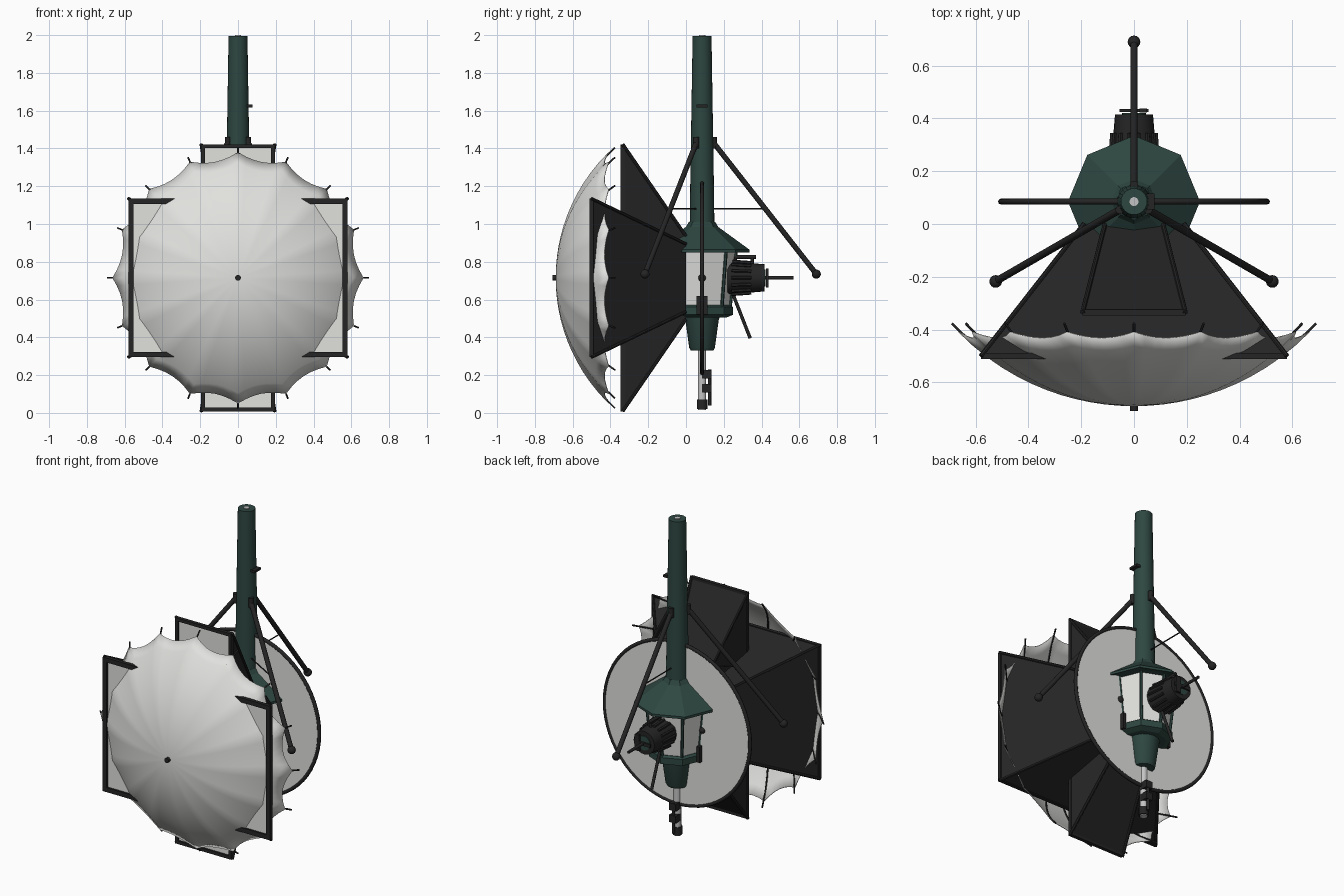
import bpy, bmesh, math
from math import sin, cos, pi, radians
from mathutils import Vector

cube = bpy.data.objects.get("Cube")
if cube:
    bpy.data.objects.remove(cube, do_unlink=True)


def material(name, rgb, rough=0.6):
    m = bpy.data.materials.new(name)
    m.use_nodes = True
    m.diffuse_color = (*rgb, 1)
    b = m.node_tree.nodes["Principled BSDF"]
    b.inputs["Base Color"].default_value = (*rgb, 1)
    b.inputs["Roughness"].default_value = rough
    return m


GREEN = material("dark_green_paint", (0.027, 0.062, 0.052))
BLACK = material("black", (0.018, 0.018, 0.018))
WHITE = material("white_fabric", (0.75, 0.75, 0.73))
STEEL = material("light_metal", (0.55, 0.55, 0.55))

CY = 0.085   # depth of the pole axis
CZ = 0.715   # height of the optical axis


def make(name, bm, mats, angle=None):
    bmesh.ops.recalc_face_normals(bm, faces=bm.faces)
    me = bpy.data.meshes.new(name)
    bm.to_mesh(me)
    bm.free()
    ob = bpy.data.objects.new(name, me)
    bpy.context.collection.objects.link(ob)
    for m in (mats if isinstance(mats, list) else [mats]):
        me.materials.append(m)
    if angle:
        bpy.ops.object.select_all(action="DESELECT")
        ob.select_set(True)
        bpy.context.view_layer.objects.active = ob
        bpy.ops.object.shade_smooth_by_angle(angle=radians(angle))
    return ob


def rod(name, a, b, r, mat, r2=None, sides=14):
    """Cylinder or cone between two points."""
    a, b = Vector(a), Vector(b)
    bm = bmesh.new()
    bmesh.ops.create_cone(bm, cap_ends=True, segments=sides, radius1=r,
                          radius2=r if r2 is None else r2, depth=(b - a).length)
    bmesh.ops.rotate(bm, verts=bm.verts,
                     matrix=Vector((0, 0, 1)).rotation_difference(b - a).to_matrix())
    bmesh.ops.translate(bm, verts=bm.verts, vec=(a + b) / 2)
    return make(name, bm, mat, 40)


def box(name, centre, size, mat):
    bm = bmesh.new()
    bmesh.ops.create_cube(bm, size=1)
    bmesh.ops.scale(bm, verts=bm.verts, vec=size)
    bmesh.ops.translate(bm, verts=bm.verts, vec=centre)
    return make(name, bm, mat)


def ball(name, centre, r, mat):
    bm = bmesh.new()
    bmesh.ops.create_uvsphere(bm, u_segments=16, v_segments=10, radius=r)
    bmesh.ops.translate(bm, verts=bm.verts, vec=centre)
    return make(name, bm, mat, 60)


def turned(name, profile, sides, mat, angle=None):
    """Closed solid turned round the pole axis, profile of (radius, height)."""
    bm = bmesh.new()
    rings = [[bm.verts.new((r * cos(2 * pi * i / sides), CY + r * sin(2 * pi * i / sides), z))
              for i in range(sides)] for r, z in profile]
    for lo, hi in zip(rings, rings[1:]):
        for i in range(sides):
            j = (i + 1) % sides
            bm.faces.new((lo[i], lo[j], hi[j], hi[i]))
    bm.faces.new(rings[0])
    bm.faces.new(rings[-1])
    return make(name, bm, mat, angle)


# Umbrella: sixteen gores stretched between curved ribs
RIBS, STEPS, ROWS, RIM, DEEP = 16, 6, 12, 0.665, 0.28
SPHERE = (RIM ** 2 + DEEP ** 2) / (2 * DEEP)


def dome_y(r):
    return -0.69 + SPHERE - math.sqrt(SPHERE ** 2 - r * r)


bm = bmesh.new()
cols = RIBS * STEPS
apex = bm.verts.new((0, -0.69, CZ))
prev = None
for row in range(1, ROWS + 1):
    ring = []
    for c in range(cols):
        u = (c % STEPS) / STEPS
        dip = 4 * u * (1 - u)
        r = RIM * row / ROWS * (1 - 0.035 * dip * row / ROWS)
        a = 2 * pi * c / cols
        flat = r * (1 - 0.025 * dip)
        ring.append(bm.verts.new((flat * cos(a), dome_y(r), CZ + flat * sin(a))))
    for c in range(cols):
        d = (c + 1) % cols
        bm.faces.new((apex, ring[c], ring[d]) if prev is None
                     else (prev[c], ring[c], ring[d], prev[d]))
    prev = ring
canopy = make("umbrella_canopy", bm, WHITE, 40)
sol = canopy.modifiers.new("cloth", "SOLIDIFY")
sol.thickness = 0.004

# Umbrella ribs, tips and shaft
cu = bpy.data.curves.new("umbrella_ribs", "CURVE")
cu.dimensions = "3D"
cu.bevel_depth, cu.bevel_resolution = 0.005, 1
cu.use_fill_caps = True
for k in range(RIBS):
    a = 2 * pi * k / RIBS
    sp = cu.splines.new("POLY")
    sp.points.add(9)
    for i, p in enumerate(sp.points):
        r = 0.69 * i / 9
        p.co = (r * cos(a), dome_y(r) + 0.007, CZ + r * sin(a), 1)
cu.materials.append(BLACK)
bpy.context.collection.objects.link(bpy.data.objects.new("umbrella_ribs", cu))
rod("umbrella_ferrule", (0, -0.708, CZ), (0, -0.675, CZ), 0.015, BLACK)
rod("umbrella_shaft", (0, -0.69, CZ), (0, 0, CZ), 0.01, BLACK)


# Two crossed light boxes: flared walls, edge rods, front frame and diffuser
def light_box(name, back, front, front_y, bar):
    def corners(half, y):
        return [(sx * half[0], y, CZ + sz * half[1])
                for sx, sz in ((-1, -1), (1, -1), (1, 1), (-1, 1))]
    near, far = corners(back, 0), corners(front, front_y)
    bm = bmesh.new()
    b = [bm.verts.new(p) for p in near]
    f = [bm.verts.new(p) for p in far]
    for i in range(4):
        j = (i + 1) % 4
        bm.faces.new((b[i], b[j], f[j], f[i]))
    shell = make(name + "_walls", bm, BLACK)
    shell.modifiers.new("board", "SOLIDIFY").thickness = 0.006
    for i in range(4):
        rod(name + "_edge", near[i], far[i], 0.009, BLACK, sides=8)
    for s in (-1, 1):
        box(name + "_frame_side", (s * (front[0] - bar / 2), front_y, CZ),
            (bar, 0.022, 2 * front[1]), BLACK)
        box(name + "_frame_rail", (0, front_y, CZ + s * (front[1] - bar / 2)),
            (2 * front[0], 0.022, bar), BLACK)
    box(name + "_diffuser", (0, front_y + 0.004, CZ),
        (2 * front[0] - bar, 0.006, 2 * front[1] - bar), WHITE)


light_box("wide_box", (0.19, 0.18), (0.58, 0.42), -0.5, 0.028)
light_box("tall_box", (0.11, 0.22), (0.195, 0.707), -0.335, 0.02)

# Round reflector behind the boxes
rod("reflector_disc", (0, CY - 0.005, CZ), (0, CY + 0.005, CZ), 0.505, WHITE, sides=64)
bpy.ops.mesh.primitive_torus_add(major_radius=0.504, minor_radius=0.011, major_segments=64,
                                 minor_segments=8, location=(0, CY, CZ),
                                 rotation=(pi / 2, 0, 0))
hoop = bpy.context.object
hoop.name = "reflector_hoop"
hoop.data.materials.append(BLACK)
bpy.ops.object.shade_smooth()

# Pole with its core
turned("pole", [(0.066, 0.95), (0.062, 1.25), (0.05, 1.995)], 24, GREEN, 40)
rod("pole_core", (0, CY, 1.9), (0, CY, 2.0), 0.017, STEEL)
box("pole_peg", (0.063, CY, 1.625), (0.03, 0.06, 0.014), BLACK)

# Lantern: roof, glass, corner posts, base and cup
turned("lantern_roof", [(0.2, 0.865), (0.25, 0.85), (0.25, 0.865), (0.085, 0.985),
                        (0.07, 1.01)], 8, GREEN)
turned("lantern_glass", [(0.145, 0.56), (0.178, 0.86)], 8, WHITE)
turned("lantern_base", [(0.13, 0.505), (0.165, 0.52), (0.165, 0.56), (0.15, 0.57)], 8, GREEN)
turned("lantern_cup", [(0.06, 0.33), (0.068, 0.345), (0.088, 0.49), (0.095, 0.515)],
       16, GREEN, 30)
for k in range(8):
    a = k * pi / 4
    rod("lantern_post", (0.148 * cos(a), CY + 0.148 * sin(a), 0.555),
        (0.181 * cos(a), CY + 0.181 * sin(a), 0.865), 0.009, GREEN, sides=6)
for s in (-1, 1):
    ball("lantern_knob", (s * 0.175, CY, CZ), 0.02, BLACK)
    box("lantern_bracket", (s * 0.165, CY, 0.57), (0.02, 0.06, 0.1), BLACK)

# Lower spigot with clamps
rod("spigot", (0, CY, 0.015), (0, CY, 0.34), 0.022, STEEL)
rod("spigot_foot", (0, CY, 0.02), (0, CY, 0.07), 0.028, BLACK)
for z in (0.13, 0.205):
    box("spigot_clamp", (0, CY + 0.025, z), (0.045, 0.05, 0.045), BLACK)
rod("spigot_bar", (0, CY + 0.04, 0.04), (0, CY + 0.04, 0.23), 0.009, BLACK)

# Three legs with feet, stays and collar clips
for k in range(3):
    a = pi / 2 + k * 2 * pi / 3

    def at(r, z):
        return (r * cos(a), CY + r * sin(a), z)
    rod("leg", at(0.065, 1.425), at(0.605, 0.735), 0.014, BLACK)
    ball("leg_foot", at(0.605, 0.735), 0.024, BLACK)
    rod("leg_stay", at(0.04, 1.08), at(0.335, 1.08), 0.004, BLACK, sides=6)
    rod("leg_clip", at(0.062, 1.4), at(0.062, 1.46), 0.016, BLACK)

# Lamp head at the back: finned barrel, end plate, spindle, handle and lever
rod("head_barrel", (0, 0.22, CZ), (0, 0.415, CZ), 0.088, BLACK, r2=0.072, sides=24)
for k in range(14):
    a = 2 * pi * k / 14
    rod("head_fin", (0.09 * cos(a), 0.24, CZ + 0.09 * sin(a)),
        (0.082 * cos(a), 0.345, CZ + 0.082 * sin(a)), 0.009, BLACK, sides=6)
rod("head_ring", (0, 0.41, CZ), (0, 0.42, CZ), 0.045, GREEN, sides=20)
box("head_plate", (0, 0.43, CZ), (0.11, 0.01, 0.02), BLACK)
box("head_plate", (0.035, 0.43, CZ), (0.03, 0.014, 0.1), BLACK)
rod("head_spindle", (0, 0.41, CZ), (0, 0.57, CZ), 0.009, BLACK)
rod("head_handle", (0, 0.25, 0.825), (0, 0.37, 0.825), 0.01, BLACK)
for y in (0.26, 0.35):
    rod("head_handle_post", (0, y, 0.78), (0, y, 0.825), 0.009, BLACK)
rod("head_lever", (0, 0.24, 0.65), (0, 0.34, 0.395), 0.009, BLACK)
